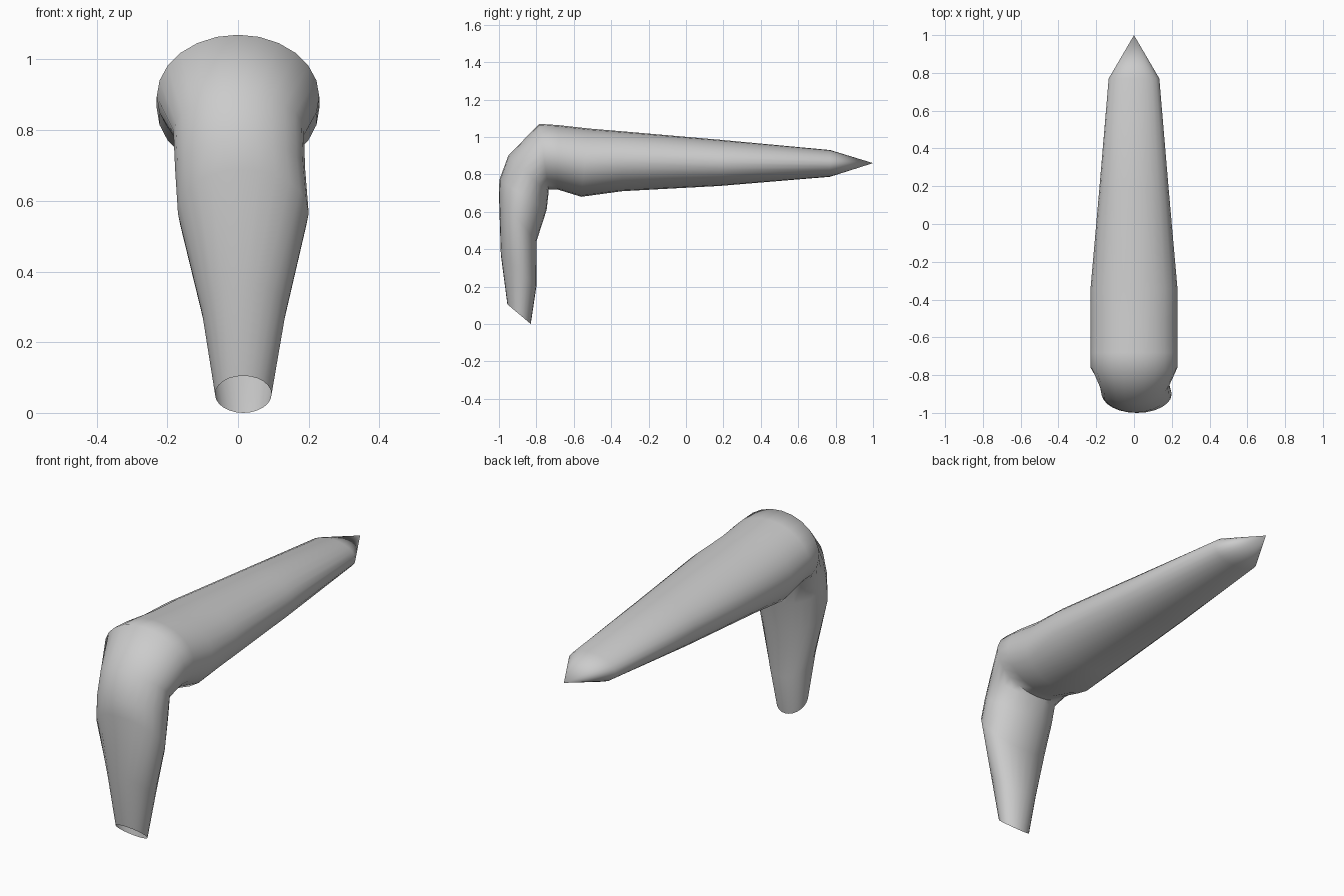
import bpy, bmesh, math

if "Cube" in bpy.data.objects:
    bpy.data.objects.remove(bpy.data.objects["Cube"])

SIDES = 24

# sections: front/top edge (y, z), back/under edge (y, z), left x, right x
sections = [
    # lower leg, from the slanted open ankle upward
    ((-0.955, 0.105), (-0.83, 0.00), -0.065, 0.095),
    ((-0.99, 0.37), (-0.80, 0.20), -0.102, 0.135),
    ((-1.00, 0.69), (-0.80, 0.44), -0.17, 0.20),
    ((-0.998, 0.77), (-0.745, 0.61), -0.178, 0.19),
    # knee
    ((-0.95, 0.90), (-0.735, 0.70), -0.183, 0.186),
    ((-0.785, 1.07), (-0.735, 0.72), -0.23, 0.23),
    # upper leg, tapering to a point
    ((-0.68, 1.063), (-0.69, 0.72), -0.23, 0.23),
    ((-0.52, 1.045), (-0.56, 0.68), -0.23, 0.23),
    ((-0.34, 1.03), (-0.34, 0.71), -0.23, 0.23),
    ((0.18, 0.985), (0.18, 0.738), -0.184, 0.184),
    ((0.77, 0.93), (0.77, 0.787), -0.134, 0.134),
]
tip = (0, 1.0, 0.86)

bm = bmesh.new()
rings = []
for front, back, x0, x1 in sections:
    cx, rx = (x0 + x1) / 2, (x1 - x0) / 2
    ring = []
    for i in range(SIDES):
        a = 2 * math.pi * i / SIDES
        t = (1 - math.cos(a)) / 2
        y = front[0] + (back[0] - front[0]) * t
        z = front[1] + (back[1] - front[1]) * t
        ring.append(bm.verts.new((cx + rx * math.sin(a), y, z)))
    rings.append(ring)

# skin between neighbouring rings, then close the pointed end
for r0, r1 in zip(rings, rings[1:]):
    for i in range(SIDES):
        j = (i + 1) % SIDES
        bm.faces.new((r0[i], r0[j], r1[j], r1[i]))
point = bm.verts.new(tip)
for i in range(SIDES):
    bm.faces.new((rings[-1][i], rings[-1][(i + 1) % SIDES], point))
bmesh.ops.recalc_face_normals(bm, faces=bm.faces[:])

mesh = bpy.data.meshes.new("bent_leg")
bm.to_mesh(mesh)
bm.free()
leg = bpy.data.objects.new("bent_leg", mesh)
bpy.context.collection.objects.link(leg)
bpy.context.view_layer.objects.active = leg
leg.select_set(True)
bpy.ops.object.shade_smooth_by_angle(angle=math.radians(50))
